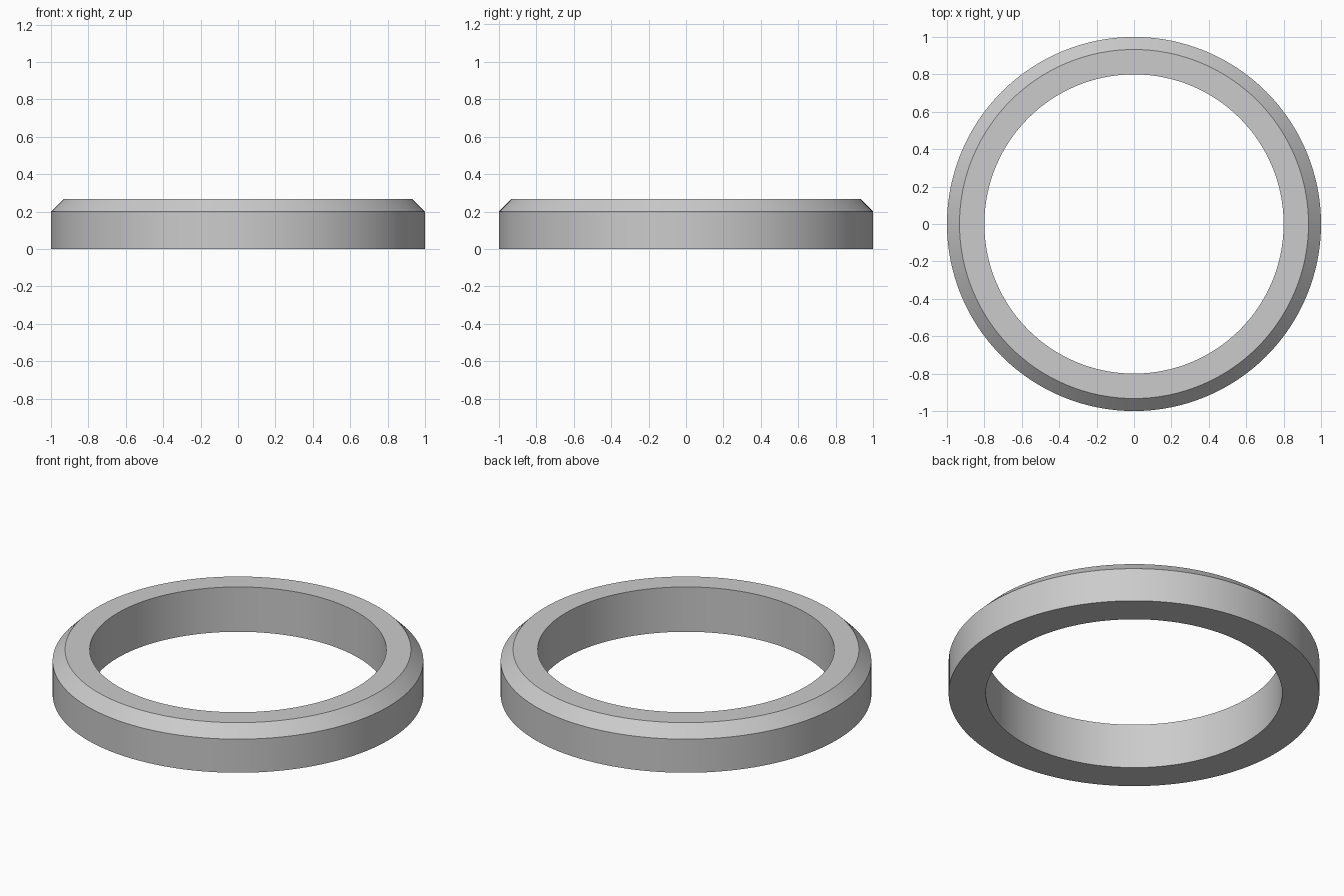
import bpy, bmesh, math

if "Cube" in bpy.data.objects:
    bpy.data.objects.remove(bpy.data.objects["Cube"])

SIDES = 128
# Ring cross-section (radius, z): square bore, chamfered outer top edge
PROFILE = [(0.80, 0.0), (1.0, 0.0), (1.0, 0.20), (0.933, 0.267), (0.80, 0.267)]


def lathe(name, profile, sides):
    """Revolve a closed profile around the z axis."""
    bm = bmesh.new()
    rings = []
    for i in range(sides):
        a = 2 * math.pi * i / sides
        rings.append([bm.verts.new((r * math.cos(a), r * math.sin(a), z)) for r, z in profile])
    n = len(profile)
    for i in range(sides):
        cur, nxt = rings[i], rings[(i + 1) % sides]
        for j in range(n):
            k = (j + 1) % n
            bm.faces.new((cur[j], nxt[j], nxt[k], cur[k]))
    bmesh.ops.recalc_face_normals(bm, faces=bm.faces)
    mesh = bpy.data.meshes.new(name)
    bm.to_mesh(mesh)
    bm.free()
    obj = bpy.data.objects.new(name, mesh)
    bpy.context.collection.objects.link(obj)
    return obj


# Chamfered ring
ring = lathe("chamfered_ring", PROFILE, SIDES)
bpy.context.view_layer.objects.active = ring
ring.select_set(True)
bpy.ops.object.shade_smooth_by_angle(angle=math.radians(30))
